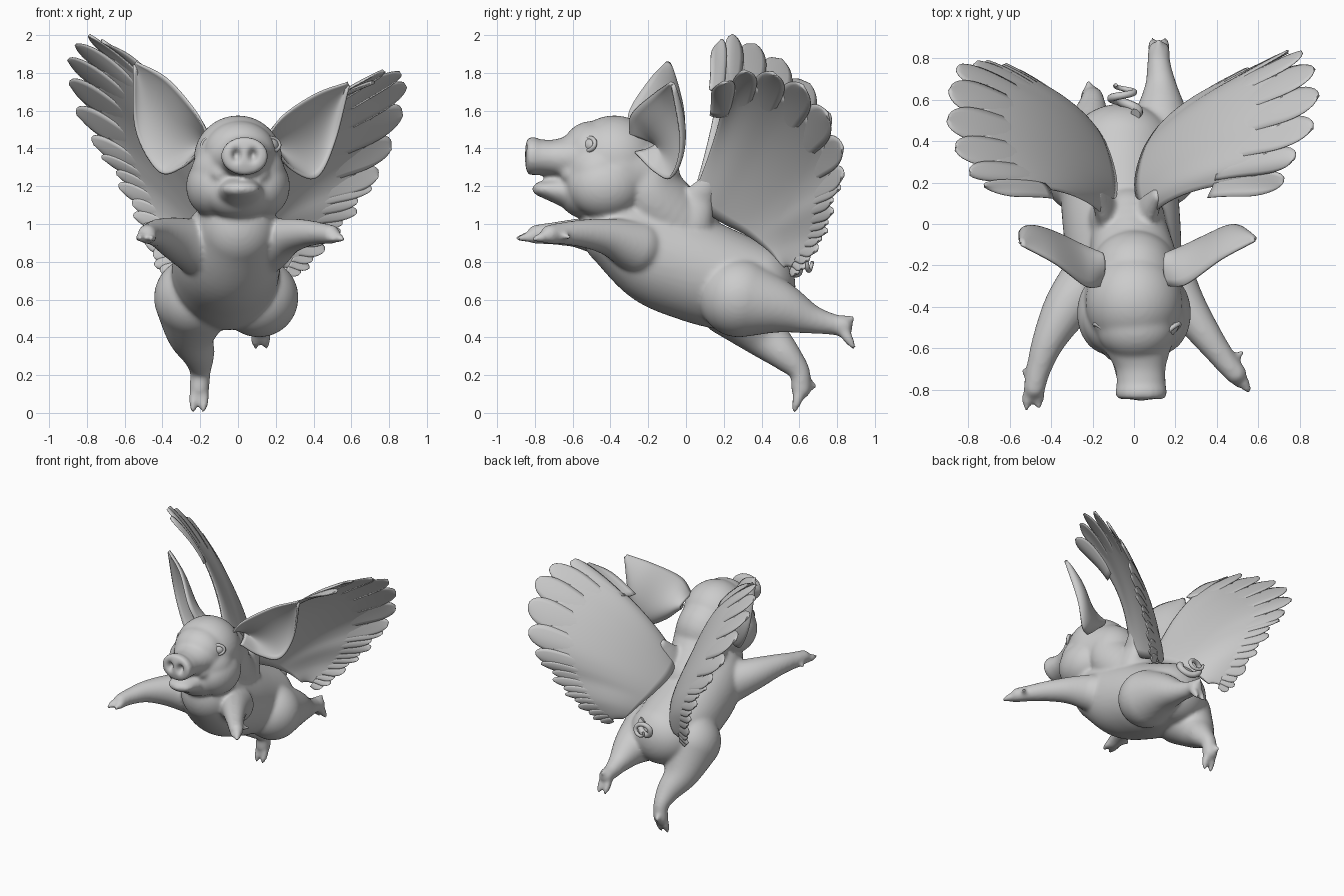
import bpy, bmesh, math
from mathutils import Vector, Matrix

if "Cube" in bpy.data.objects:
    bpy.data.objects.remove(bpy.data.objects["Cube"])


def spline(pts, t):
    """Catmull-Rom through a list of Vectors, t from 0 to 1."""
    n = len(pts) - 1
    i = min(max(int(t * n), 0), n - 1)
    f = t * n - i
    p1, p2 = pts[i], pts[i + 1]
    p0 = pts[i - 1] if i > 0 else p1 * 2 - p2
    p3 = pts[i + 2] if i + 2 <= n else p2 * 2 - p1
    return (p1 * 2 + (p2 - p0) * f + (p0 * 2 - p1 * 5 + p2 * 4 - p3) * f * f
            + (p1 * 3 - p0 - p2 * 3 + p3) * f ** 3) * 0.5


def vecs(pts):
    return [Vector(p) for p in pts]


def make(name, verts, faces):
    me = bpy.data.meshes.new(name)
    me.from_pydata(verts, [], faces)
    me.polygons.foreach_set("use_smooth", [True] * len(me.polygons))
    ob = bpy.data.objects.new(name, me)
    bpy.context.collection.objects.link(ob)
    return ob


# unit ball reused for every lump of the body
tmp = bmesh.new()
bmesh.ops.create_icosphere(tmp, subdivisions=4, radius=1)
tmp.verts.index_update()
ball_v = [tuple(v.co) for v in tmp.verts]
ball_f = [tuple(v.index for v in f.verts) for f in tmp.faces]
tmp.free()
BV, BF = [], []


def blob(c, r):
    o = len(BV)
    BV.extend((c[0] + x * r[0], c[1] + y * r[1], c[2] + z * r[2]) for x, y, z in ball_v)
    BF.extend((a + o, b + o, d + o) for a, b, d in ball_f)


def chain(pts, steps=6):
    """Row of overlapping balls; points are x,y,z,r or x,y,z,rx,ry,rz."""
    pts = [p if len(p) == 6 else (*p, p[3], p[3]) for p in pts]
    pos, rad = vecs(p[:3] for p in pts), vecs(p[3:] for p in pts)
    n = steps * (len(pts) - 1)
    for k in range(n + 1):
        blob(spline(pos, k / n), spline(rad, k / n))


def toes(base, tip, spread):
    b, t, s = Vector(base), Vector(tip), Vector(spread)
    for k in (-1, 1):
        chain([(*(b + s * k * .6), .032), (*((b + t) / 2 + s * k), .028), (*(t + s * k), .016)], 3)


def sheet(V, F, surf, pmap, thick, nu, nv, lift=lambda a, b: 0):
    """Closed thin shell over a parametric surface, added to V and F."""
    P = [[surf(*pmap(i / nu, j / nv)) for j in range(nv + 1)] for i in range(nu + 1)]
    o, m = len(V), (nu + 1) * (nv + 1)
    top, bot = [], []
    for i in range(nu + 1):
        for j in range(nv + 1):
            du = P[min(i + 1, nu)][j] - P[max(i - 1, 0)][j]
            dv = P[i][min(j + 1, nv)] - P[i][max(j - 1, 0)]
            n = du.cross(dv).normalized()
            p, h = P[i][j] + n * lift(i / nu, j / nv), thick(i / nu, j / nv)
            top.append(p + n * h)
            bot.append(p - n * h)
    V.extend(top + bot)
    idx = lambda i, j: o + i * (nv + 1) + j
    for i in range(nu):
        for j in range(nv):
            q = (idx(i, j), idx(i + 1, j), idx(i + 1, j + 1), idx(i, j + 1))
            F.append(q)
            F.append(tuple(k + m for k in reversed(q)))
    rim = ([idx(i, 0) for i in range(nu)] + [idx(nu, j) for j in range(nv)]
           + [idx(i, nv) for i in range(nu, 0, -1)] + [idx(0, j) for j in range(nv, 0, -1)])
    for a, b in zip(rim, rim[1:] + rim[:1]):
        F.append((b, a, a + m, b + m))


# --- body: torso, neck, head and legs fused into one skin
chain([(0, -.36, .98, .21, .2, .22), (-.04, -.2, .86, .27, .2, .28), (-.06, 0, .78, .285, .2, .29),
       (-.07, .2, .71, .28, .2, .27), (-.06, .38, .67, .25, .2, .225)], 8)
chain([(-.03, 0, .95, .18, .18, .2), (0, -.18, 1.15, .21, .17, .2), (0, -.22, 1.26, .2, .18, .2), (0, -.36, 1.28, .24, .2, .22)])
blob((0, -.38, 1.34), (.235, .24, .235))
blob((.01, -.5, 1.38), (.19, .16, .165))
blob((0, -.46, 1.27), (.25, .2, .19))
blob((0, -.52, 1.17), (.2, .16, .145))
for s in (-1, 1):  # cheeks
    blob((s * .12, -.43, 1.2), (.155, .2, .17))
    blob((.01 + s * .1, -.58, 1.265), (.065, .085, .06))
# snout, lower lip
chain([(.01, -.52, 1.35, .19, .12, .15), (.03, -.68, 1.35, .125, .08, .1), (.035, -.79, 1.355, .12, .04, .095)])
chain([(.035, -.8, 1.36, .125, .03, .102), (.035, -.83, 1.36, .125, .023, .102)], 3)
chain([(.01, -.6, 1.17, .13, .12, .09), (.015, -.74, 1.185, .1, .075, .045)])
# front legs
chain([(.15, -.26, .88, .14), (.25, -.4, .93, .1), (.35, -.54, .95, .075), (.44, -.66, .95, .058), (.49, -.72, .945, .052)])
chain([(-.2, -.26, .87, .15), (-.32, -.4, .92, .115), (-.41, -.56, .95, .08), (-.46, -.7, .95, .06), (-.48, -.79, .945, .052)])
toes((.49, -.72, .935), (.525, -.79, .92), (.025, -.014, 0))
toes((-.48, -.79, .935), (-.49, -.885, .925), (.028, .004, 0))
chain([(.47, -.66, .94, .025), (.52, -.62, .93, .016)])
chain([(-.49, -.74, .94, .025), (-.53, -.71, .92, .016)])
# hind legs
chain([(.11, .28, .61, .21), (.13, .48, .565, .14), (.13, .65, .5, .08), (.12, .77, .47, .057), (.12, .83, .46, .054)])
chain([(-.23, .26, .61, .215), (-.25, .4, .43, .13), (-.21, .52, .31, .085), (-.2, .6, .22, .056), (-.205, .61, .13, .054)])
toes((.12, .83, .44), (.12, .885, .35), (.028, 0, 0))
toes((-.205, .605, .12), (-.21, .575, .015), (.028, 0, 0))
chain([(.12, .8, .49, .03), (.12, .88, .5, .017)])
chain([(-.21, .62, .18, .03), (-.22, .68, .14, .017)])
# wing shoulders
for x in (.06, -.13):
    k = math.copysign(1, x)
    chain([(x, .02, 1.0, .09, .12, .12), (x + .01 * k, .06, 1.12, .05, .09, .08), (x + .05 * k, .13, 1.23, .03, .045, .05)])
source = make("body_source", BV, BF)
rem = source.modifiers.new("fuse", 'REMESH')
rem.mode, rem.voxel_size, rem.use_smooth_shade = 'VOXEL', .0125, True
smo = source.modifiers.new("soften", 'SMOOTH')
smo.factor, smo.iterations = .5, 11
skin = bpy.data.meshes.new_from_object(source.evaluated_get(bpy.context.evaluated_depsgraph_get()))
bpy.data.objects.remove(source)
skin.name = "body"
for v in skin.vertices:  # nostrils
    if v.co.y < -.8 and v.co.z > 1.25:
        for s in (-1, 1):
            dx, dz = v.co.x - .035 - s * .045, v.co.z - 1.365
            v.co.y += .045 * math.exp(-(dx / .021) ** 2 - (dz / .03) ** 2)
skin.polygons.foreach_set("use_smooth", [True] * len(skin.polygons))
bpy.context.collection.objects.link(bpy.data.objects.new("body", skin))

# --- eyes with lids
for side, s in (("right", 1), ("left", -1)):
    out = Vector((s * .62, -.75, .25)).normalized()
    frame = Matrix.Translation((.015 + s * .16, -.51, 1.42)) @ out.to_track_quat('Z', 'Y').to_matrix().to_4x4()
    V = [frame @ Vector((x * .046, y * .034, z * .026)) for x, y, z in ball_v]
    F, o = list(ball_f), len(V)
    for i in range(24):
        p = i * math.tau / 24
        for j in range(8):
            q = j * math.tau / 8
            V.append(frame @ Vector(((.05 + .012 * math.cos(q)) * math.cos(p),
                                     (.034 + .012 * math.cos(q)) * math.sin(p), .006 + .012 * math.sin(q))))
            i2, j2 = (i + 1) % 24, (j + 1) % 8
            F.append((o + i * 8 + j, o + i2 * 8 + j, o + i2 * 8 + j2, o + i * 8 + j2))
    make(side + "_eye", V, F)

# --- ears: cupped leaf between an upper and a lower edge
ears = {
    "right_ear": ([(.16, -.3, 1.47), (.25, -.29, 1.58), (.42, -.17, 1.69), (.59, -.08, 1.75)],
                  [(.21, -.27, 1.38), (.3, -.17, 1.28), (.42, -.08, 1.25), (.51, -.03, 1.43), (.59, -.08, 1.75)]),
    "left_ear": ([(-.16, -.3, 1.47), (-.23, -.3, 1.6), (-.38, -.19, 1.77), (-.55, -.1, 1.86)],
                 [(-.21, -.27, 1.38), (-.3, -.17, 1.3), (-.42, -.08, 1.28), (-.54, -.03, 1.5), (-.55, -.1, 1.86)])}
for name, edges in ears.items():
    up, low = map(vecs, edges)

    def ear(u, v):
        p = spline(up, v).lerp(spline(low, v), u)
        bow = (4 * u * (1 - u)) ** .75 * (1 - v) ** .6
        p.y += .13 * bow
        p.x -= math.copysign(.03, p.x) * bow
        return p
    V, F = [], []
    sheet(V, F, ear, lambda a, b: (a, b * .985),
          lambda a, b: .006 + .012 * (1 - (2 * a - 1) ** 4) * (1 - b * .6), 24, 30)
    make(name, V, F)

# --- wings: fleshy covert sheet plus a fan of feathers
roots = {"right_wing": [(.07, .03, 1.13), (.03, .18, 1.03), (.06, .33, .95), (.13, .45, .86), (.2, .52, .77)],
         "left_wing": [(-.14, .03, 1.13), (-.11, .18, 1.03), (-.14, .33, .95), (-.2, .45, .86), (-.27, .52, .77)]}
tips = {
    "right_wing": [(.72, .2, 1.75), (.77, .31, 1.81), (.86, .46, 1.8), (.89, .62, 1.73), (.87, .75, 1.58),
                   (.81, .83, 1.4), (.74, .83, 1.25), (.67, .79, 1.12), (.58, .76, 1.0), (.5, .72, .91),
                   (.41, .65, .8), (.34, .59, .73)],
    "left_wing": [(-.72, .18, 1.97), (-.79, .24, 2.0), (-.86, .36, 1.95), (-.9, .5, 1.87), (-.89, .65, 1.74),
                  (-.85, .76, 1.58), (-.76, .78, 1.42), (-.67, .78, 1.27), (-.58, .75, 1.1), (-.52, .7, .97),
                  (-.46, .63, .82), (-.42, .58, .74)]}
for name, tip in tips.items():
    s = 1 if name.startswith("right") else -1
    base, tip = vecs(roots[name]), vecs(tip)

    def wing(u, v):
        bow = Vector((-.16 * s, .1 * (1 - u), .14)) * ((1 - .7 * u) * 2 * v * (1 - v))
        return spline(base, u).lerp(spline(tip, u), v) + bow

    V, F = [], []
    sheet(V, F, wing, lambda a, b: (a, b * .84),
          lambda a, b: .003 + (.01 * (1 - b ** 4) + .024 * (1 - b) ** 1.5 * (1 - a * .6)) * (1 - (2 * a - 1) ** 8), 40, 18)

    def feather(u0, w, v0, v1):
        def place(a, b):
            b = 1 - (1 - b) ** 1.6  # denser rows at the tip
            t = max(0, (b - .5) / .5)
            return u0 + (2 * a - 1) * w * (.03 + .97 * math.sqrt(max(0, 1 - t ** 2.4))), v0 + (v1 - v0) * b
        sheet(V, F, wing, place, lambda a, b: .002 + .007 * (1 - (2 * a - 1) ** 2), 6, 14,
              lambda a, b: (2 * a - 1) * .006)

    for k in range(7):
        feather(k / 11, .056, .6, 1)
    for k in range(10):
        feather((6.5 + k * .5) / 11, .034, .6, 1 - .05 * (k % 2))
    make(name, V, F)

# --- curly tail
cu = bpy.data.curves.new("tail", 'CURVE')
cu.dimensions, cu.bevel_depth, cu.bevel_resolution, cu.use_fill_caps = '3D', .026, 4, True
sp = cu.splines.new('POLY')
N = 60
sp.points.add(N)
for k, p in enumerate(sp.points):
    t = k / N
    a, r = .6 - t * 3.3 * math.pi, .07 - .03 * t
    p.co = (-.05 + r * math.cos(a), .53 + .04 * min(1, t * 4) + .1 * t, .79 + r * .8 * math.sin(a), 1)
    p.radius = 1 - .65 * t
bpy.context.collection.objects.link(bpy.data.objects.new("tail", cu))
